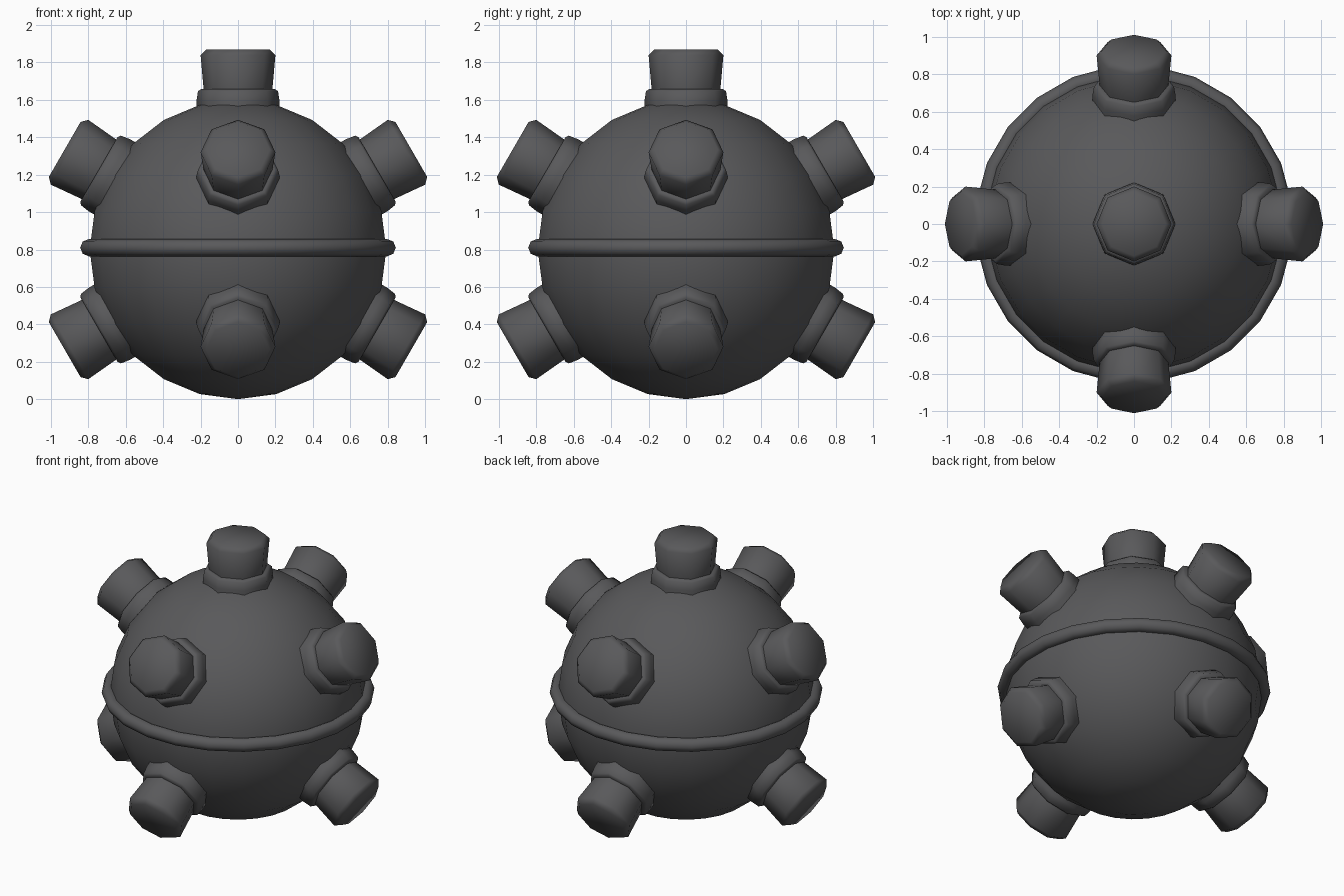
import bpy, math
from mathutils import Vector, Matrix

if "Cube" in bpy.data.objects:
    bpy.data.objects.remove(bpy.data.objects["Cube"])

CENTRE = Vector((0, 0, 0.8))

metal = bpy.data.materials.new("dark grey metal")
metal.diffuse_color = (0.1, 0.1, 0.104, 1)
metal.use_nodes = True
metal.node_tree.nodes["Principled BSDF"].inputs["Base Color"].default_value = metal.diffuse_color


def finish(ob, name, angle):
    ob.name = name
    ob.data.materials.clear()
    ob.data.materials.append(metal)
    bpy.ops.object.select_all(action='DESELECT')
    ob.select_set(True)
    bpy.context.view_layer.objects.active = ob
    bpy.ops.object.shade_smooth_by_angle(angle=math.radians(angle))


def lathe(name, profile, sides, matrix, angle=60):
    """Revolve (radius, height) points about local z and cap the ends."""
    verts, faces = [], []
    for r, h in profile:
        for i in range(sides):
            a = 2 * math.pi * i / sides
            verts.append(matrix @ Vector((r * math.cos(a), r * math.sin(a), h)))
    for k in range(len(profile) - 1):
        for i in range(sides):
            j = (i + 1) % sides
            faces.append((k * sides + i, k * sides + j,
                          (k + 1) * sides + j, (k + 1) * sides + i))
    faces.append(tuple(reversed(range(sides))))
    faces.append(tuple(range(len(verts) - sides, len(verts))))
    me = bpy.data.meshes.new(name)
    me.from_pydata(verts, [], faces)
    ob = bpy.data.objects.new(name, me)
    bpy.context.collection.objects.link(ob)
    finish(ob, name, angle)


# round body
half_step = math.radians(7.5)
bpy.ops.mesh.primitive_uv_sphere_add(segments=24, ring_count=12, radius=0.8,
                                     location=CENTRE, rotation=(0, 0, half_step))
finish(bpy.context.object, "body", 60)

# rounded seam around the middle
bpy.ops.mesh.primitive_torus_add(major_segments=24, minor_segments=8,
                                 major_radius=0.805, minor_radius=0.046,
                                 location=(0, 0, 0.81), rotation=(0, 0, half_step))
finish(bpy.context.object, "seam_ring", 60)

# eight-sided studs: collar at the body, flared barrel, bevelled end
collar = [(0.222, 0.74), (0.222, 0.795), (0.214, 0.847), (0.197, 0.858), (0.17, 0.858)]
barrel = [(0.18, 0.78), (0.185, 0.87), (0.2, 1.04), (0.17, 1.07)]


def stud(name, turn, tilt):
    m = (Matrix.Translation(CENTRE) @ Matrix.Rotation(math.radians(turn), 4, 'Z')
         @ Matrix.Rotation(math.radians(tilt), 4, 'Y'))
    lathe(name + "_collar", collar, 8, m)
    lathe(name + "_barrel", barrel, 8, m)


stud("top_stud", 0, 0)
for side, turn in (("right", 0), ("back", 90), ("left", 180), ("front", 270)):
    stud("upper_" + side + "_stud", turn, 60)
    stud("lower_" + side + "_stud", turn, 120)
